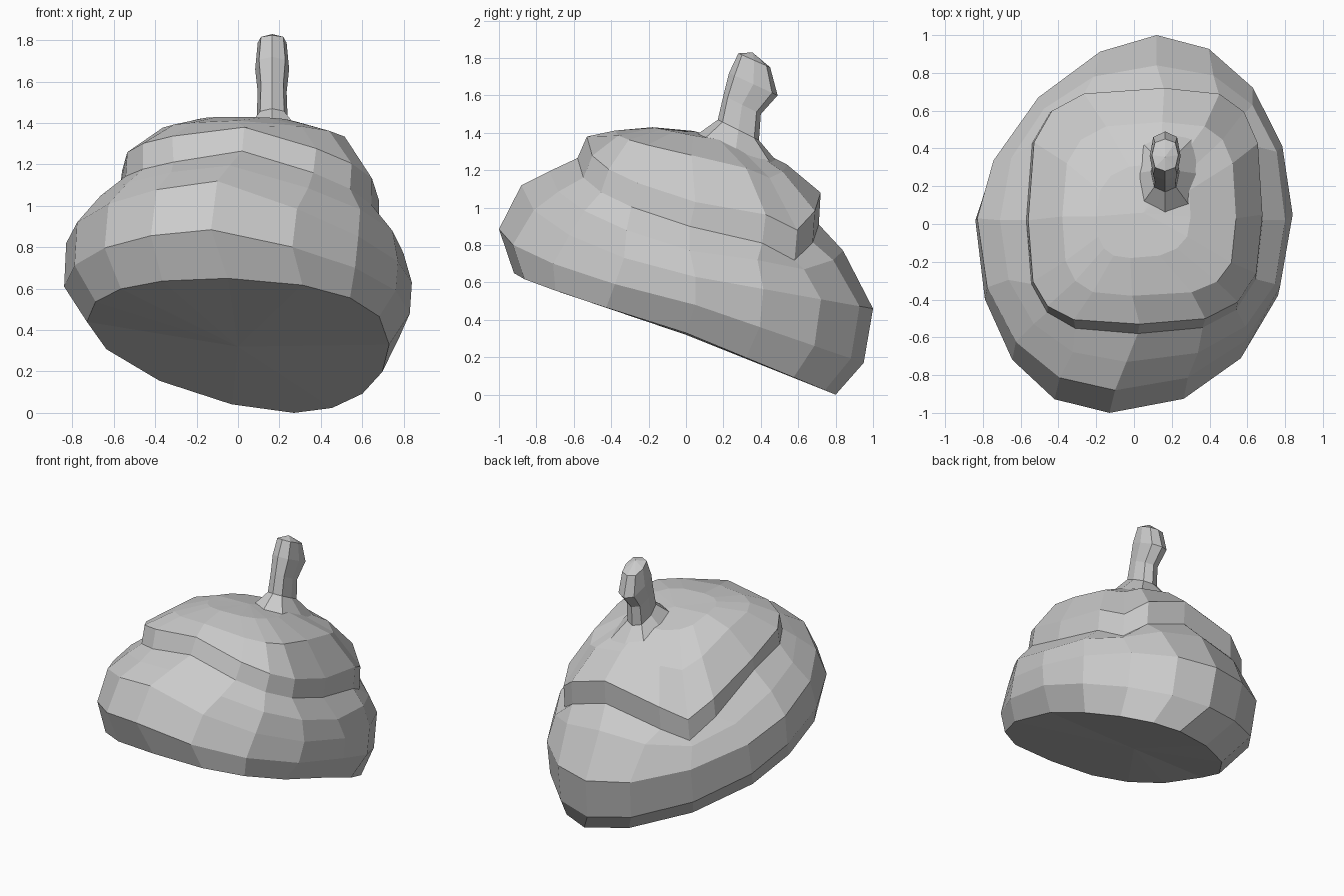
import bpy, bmesh
from math import sin, cos, pi

if "Cube" in bpy.data.objects:
    bpy.data.objects.remove(bpy.data.objects["Cube"])


def ring(pts, n, e=(1, 1, 1, 1), sag=(0, 0), dip=0.0):
    """Closed loop through front, right, back and left points, n segments per quarter.
    e squares off each quarter, sag lowers the front right/left, dip lowers the back corners."""
    loop = []
    for q in range(4):
        a, b = pts[q], pts[(q + 1) % 4]
        for k in range(n):
            t = k / n * pi / 2
            rise, ease = max(sin(t), 0) ** e[q], 1 - cos(t) ** e[q]
            wx, wy = (rise, ease) if q % 2 == 0 else (ease, rise)
            wz = wy
            if q == 0:
                wz += sag[0] * (wx - wy)
            elif q == 3:
                wz += sag[1] * (wx - wy)
            z = a[2] + (b[2] - a[2]) * wz
            if q in (1, 2):
                z -= dip * sin(2 * t) ** 2
            loop.append((a[0] + (b[0] - a[0]) * wx, a[1] + (b[1] - a[1]) * wy, z))
    return loop


def loft(name, loops, bottom=None, top=None):
    """Skin a stack of loops, with optional fan points closing the ends."""
    bm = bmesh.new()
    rows = [[bm.verts.new(p) for p in lp] for lp in loops]
    n = len(rows[0])
    for lo, hi in zip(rows, rows[1:]):
        for i in range(n):
            j = (i + 1) % n
            bm.faces.new((lo[i], lo[j], hi[j], hi[i]))
    if bottom:
        c = bm.verts.new(bottom)
        for i in range(n):
            bm.faces.new((c, rows[0][(i + 1) % n], rows[0][i]))
    if top:
        c = bm.verts.new(top)
        for i in range(n):
            bm.faces.new((c, rows[-1][i], rows[-1][(i + 1) % n]))
    me = bpy.data.meshes.new(name)
    bm.to_mesh(me)
    bm.free()
    ob = bpy.data.objects.new(name, me)
    bpy.context.collection.objects.link(ob)
    return ob


# Lower body: tilted rings given as front, right, back, left points
base = ring([(-.05, -.92, .65), (.73, 0, .33), (.27, .80, 0), (-.73, -.16, .44)], 4,
            (.8, .95, 1.25, .8), (.1, 0))
belly = ring([(-.13, -1, .885), (.83, .05, .48), (.14, .95, .17), (-.84, .02, .61)], 4,
             (.93, 1, 1.25, .93), (.4, .1))
bulge = ring([(-.10, -.88, 1.12), (.84, .05, .63), (.12, 1, .46), (-.83, .03, .82)], 4,
             (.93, 1, 1.2, .95), (.6, .2))
shoulder = ring([(-.04, -.73, 1.195), (.80, .02, .77), (.12, .84, .77), (-.71, .02, .97)], 4,
                (.83, .85, .95, .9), (.5, .2), .10)
crease = ring([(.02, -.58, 1.265), (.68, .02, .90), (.16, .71, .91), (-.57, .02, 1.09)], 4,
              (.68, .6, .55, .6), (.5, .5), .19)
loft("body", [base, belly, bulge, shoulder, crease], bottom=(0, 0, .32))

# Upper layer with a stepped rim that fades out on the left
rim = ring([(.03, -.53, 1.38), (.68, .05, 1.03), (.16, .72, 1.08), (-.56, .02, 1.17)], 4,
           (.65, .6, .55, .55), (.5, .3), .19)
slope = ring([(-.01, -.38, 1.412), (.54, .03, 1.28), (.15, .54, 1.23), (-.38, .04, 1.35)], 4,
             (.58, .58, .6, .6), (.3, .2), .08)
crown = ring([(-.02, -.18, 1.43), (.3, .04, 1.385), (.14, .32, 1.34), (-.2, .04, 1.41)], 4,
             (.75, .75, .75, .75))
loft("upper_layer", [crease, rim, slope, crown], top=(.05, .06, 1.405))

# Stem: flared foot, neck and bent knob (front y, z, back y, z, half width)
profile = [(.03, 1.37, .50, 1.23, .18), (.17, 1.47, .39, 1.36, .075),
           (.20, 1.60, .40, 1.50, .07), (.23, 1.72, .49, 1.60, .082),
           (.28, 1.825, .45, 1.75, .07)]
loops = []
for yf, zf, yb, zb, w in profile:
    ym, zm = (yf + yb) / 2, (zf + zb) / 2
    loops.append(ring([(.165, yf, zf), (.165 + w, ym, zm), (.165, yb, zb), (.165 - w, ym, zm)],
                      2, (.75,) * 4))
loft("stem", loops, top=(.165, .355, 1.83))
